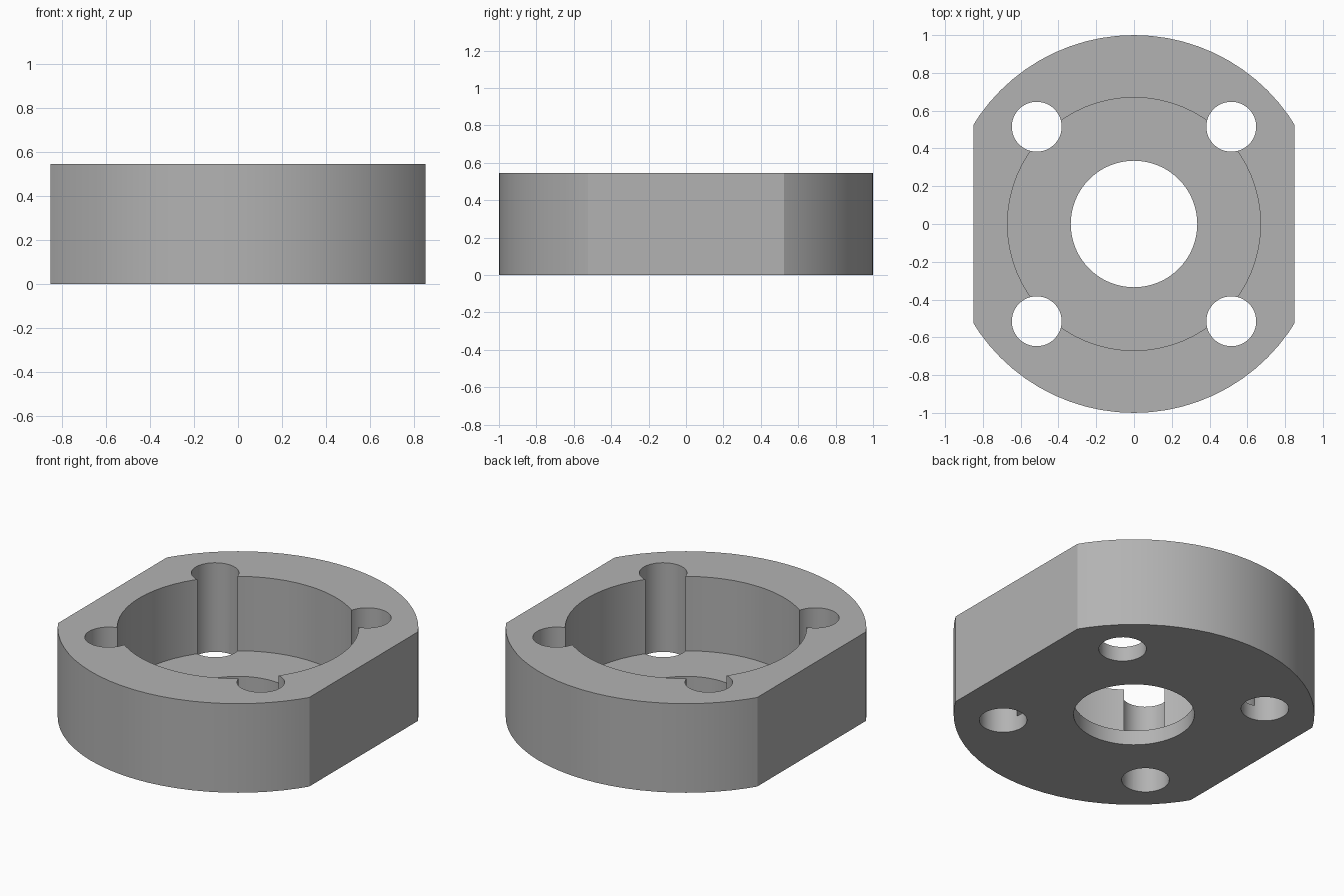
import bpy, bmesh, math

HEIGHT, FLOOR = 0.545, 0.09
FLAT_X, BOLT = 0.85, 0.515

default = bpy.data.objects.get("Cube")
if default:
    bpy.data.objects.remove(default, do_unlink=True)

# Plain grey
grey = bpy.data.materials.new("plain grey")
grey.use_nodes = True
color = (0.45, 0.45, 0.45, 1)
grey.diffuse_color = color
grey.node_tree.nodes["Principled BSDF"].inputs["Base Color"].default_value = color


def cylinder(name, radius, z0, z1, x=0, y=0, sides=64):
    bpy.ops.mesh.primitive_cylinder_add(
        vertices=sides, radius=radius, depth=z1 - z0, location=(x, y, (z0 + z1) / 2))
    obj = bpy.context.object
    obj.name = name
    obj.data.materials.append(grey)
    return obj


# Round body with two flats on its sides
body = cylinder("flanged_housing", 1, 0, HEIGHT, sides=72)
bm = bmesh.new()
bm.from_mesh(body.data)
for side in (-1, 1):
    cut = bmesh.ops.bisect_plane(
        bm, geom=bm.verts[:] + bm.edges[:] + bm.faces[:],
        plane_co=(side * FLAT_X, 0, 0), plane_no=(side, 0, 0), clear_outer=True)
    edges = [e for e in cut["geom_cut"] if isinstance(e, bmesh.types.BMEdge)]
    bmesh.ops.edgeloop_fill(bm, edges=edges)
bmesh.ops.recalc_face_normals(bm, faces=bm.faces)
bm.to_mesh(body.data)
bm.free()

# Pocket, centre bore and four bolt holes
cutters = [
    cylinder("pocket_cutter", 0.67, FLOOR, HEIGHT + 0.2),
    cylinder("bore_cutter", 0.335, -0.2, HEIGHT + 0.1),
]
for sx in (-1, 1):
    for sy in (-1, 1):
        cutters.append(cylinder("bolt_hole_cutter", 0.132, -0.1, HEIGHT + 0.1,
                                sx * BOLT, sy * BOLT, sides=48))

bpy.ops.object.select_all(action="DESELECT")
body.select_set(True)
bpy.context.view_layer.objects.active = body
for cutter in cutters:
    cutter.hide_render = True
    mod = body.modifiers.new("cut", "BOOLEAN")
    mod.operation, mod.solver, mod.object = "DIFFERENCE", "EXACT", cutter
    bpy.ops.object.modifier_apply(modifier=mod.name)
    bpy.data.objects.remove(cutter, do_unlink=True)

bpy.ops.object.shade_smooth_by_angle(angle=math.radians(25))
